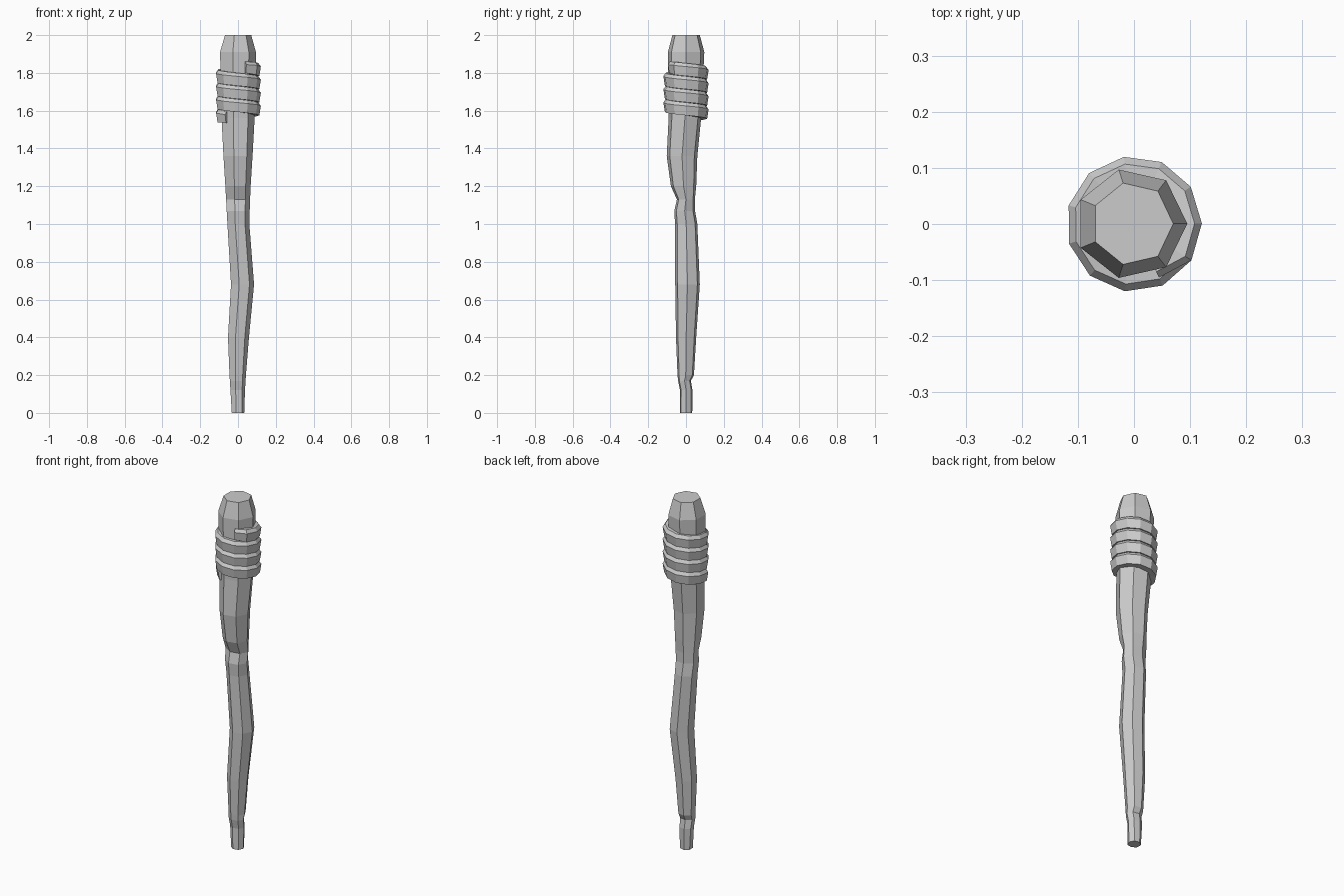
import bpy, bmesh
from math import cos, sin, pi, radians

if "Cube" in bpy.data.objects:
    bpy.data.objects.remove(bpy.data.objects["Cube"])


def loft(name, rings, closed_ends=True):
    """Skin a list of equal-length point rings, capping both ends."""
    bm = bmesh.new()
    vs = [[bm.verts.new(p) for p in ring] for ring in rings]
    n = len(vs[0])
    for a, b in zip(vs, vs[1:]):
        for i in range(n):
            j = (i + 1) % n
            bm.faces.new((a[i], a[j], b[j], b[i]))
    if closed_ends:
        bm.faces.new(vs[0])
        bm.faces.new(vs[-1])
    bmesh.ops.recalc_face_normals(bm, faces=bm.faces)
    me = bpy.data.meshes.new(name)
    bm.to_mesh(me)
    bm.free()
    ob = bpy.data.objects.new(name, me)
    bpy.context.collection.objects.link(ob)
    return ob


# Crooked seven-sided shaft: (z, x min, x max, y min, y max)
SECTIONS = [
    (0.00, -.033, .033, -.033, .033),
    (0.12, -.040, .037, -.032, .034),
    (0.17, -.043, .040, -.042, .026),
    (0.20, -.045, .042, -.045, .042),
    (0.40, -.053, .058, -.053, .054),
    (0.68, -.037, .085, -.057, .073),
    (1.00, -.056, .060, -.058, .060),
    (1.07, -.060, .062, -.062, .048),
    (1.13, -.063, .064, -.048, .047),
    (1.20, -.067, .067, -.080, .054),
    (1.36, -.077, .077, -.102, .060),
    (1.56, -.087, .088, -.092, .080),
    (1.91, -.095, .095, -.096, .097),
    (2.00, -.069, .070, -.072, .073),
]
SIDES = 7
unit = [(cos(2 * pi * i / SIDES), sin(2 * pi * i / SIDES)) for i in range(SIDES)]
xm, ym = min(u[0] for u in unit), max(u[1] for u in unit)
rings = []
for z, x0, x1, y0, y1 in SECTIONS:
    rings.append([(x0 + (u - xm) / (1 - xm) * (x1 - x0),
                   y0 + (v + ym) / (2 * ym) * (y1 - y0), z) for u, v in unit])
loft("wooden_shaft", rings)

# Binding strip spiralling down around the head, eleven segments per turn
PROFILE = [(.080, -.034), (.113, -.034), (.121, .016), (.108, .034), (.080, .034)]
SEG = 11
STEPS = 42
coil = []
for k in range(STEPS + 1):
    a = radians(-65) + 2 * pi * k / SEG
    zc = 1.83 - 0.265 * k / STEPS
    s = 0.87 if k in (0, STEPS) else 1.0
    coil.append([(r * s * cos(a), r * s * sin(a), zc + h * s) for r, h in PROFILE])
loft("grip_binding", coil)
